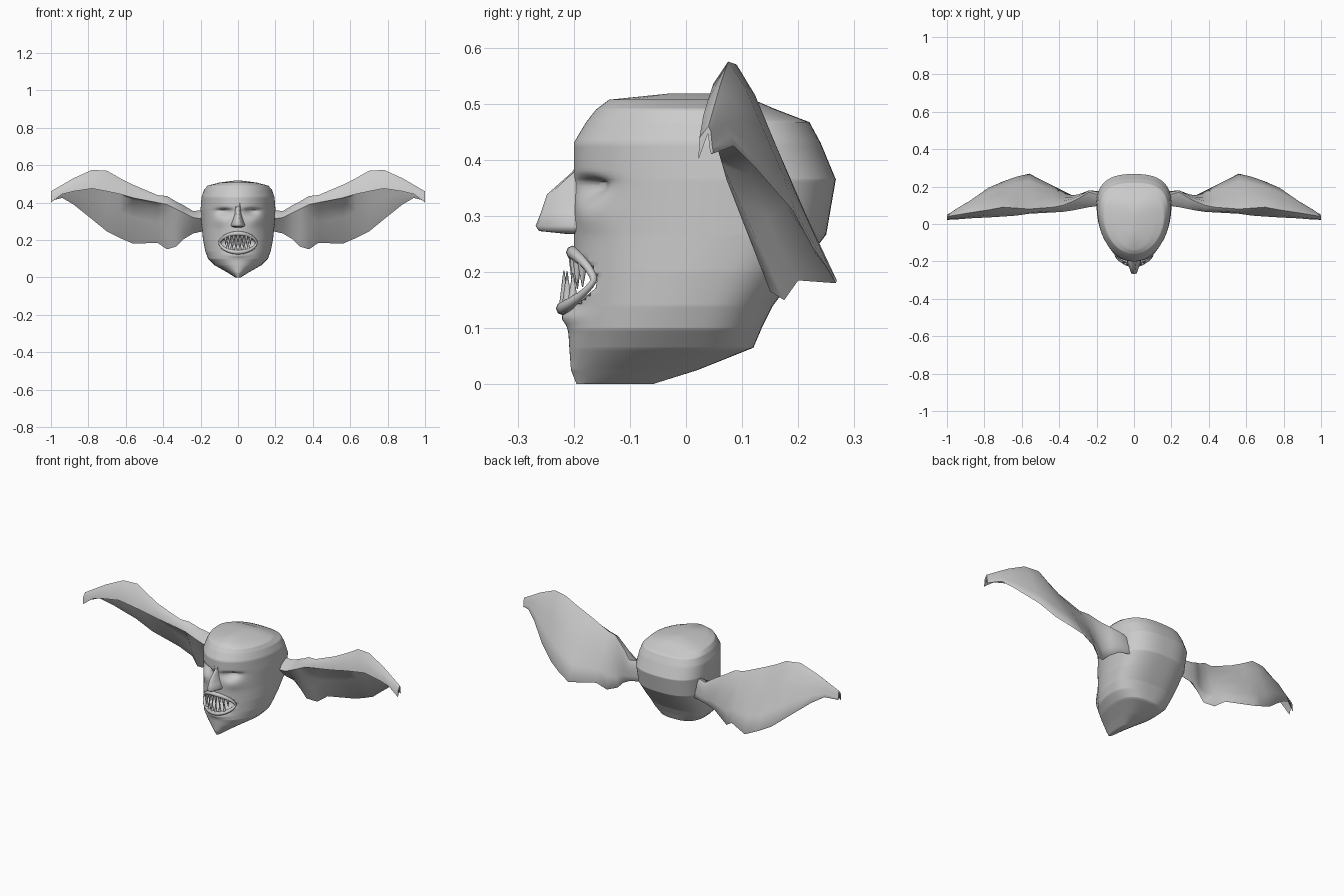
import bpy, bmesh, math
from mathutils import Vector, Matrix

cube = bpy.data.objects.get("Cube")
if cube:
    bpy.data.objects.remove(cube, do_unlink=True)

GREY = (0.6, 0.6, 0.6, 1.0)
skin = bpy.data.materials.new("plain grey")
skin.use_nodes = True
skin.diffuse_color = GREY
skin.node_tree.nodes["Principled BSDF"].inputs["Base Color"].default_value = GREY


def finish(name, bm, angle=50, mirror=False):
    """Turn a bmesh into a shaded object."""
    bmesh.ops.recalc_face_normals(bm, faces=bm.faces)
    mesh = bpy.data.meshes.new(name)
    bm.to_mesh(mesh)
    bm.free()
    mesh.materials.append(skin)
    obj = bpy.data.objects.new(name, mesh)
    bpy.context.collection.objects.link(obj)
    bpy.ops.object.select_all(action="DESELECT")
    obj.select_set(True)
    bpy.context.view_layer.objects.active = obj
    bpy.ops.object.shade_smooth_by_angle(angle=math.radians(angle))
    if mirror:
        obj.modifiers.new("Mirror", "MIRROR")
    return obj


def loft(bm, rings, caps=True, loop=False):
    """Skin a list of closed rings of points."""
    rows = [[bm.verts.new(p) for p in ring] for ring in rings]
    pairs = list(zip(rows, rows[1:]))
    if loop:
        pairs.append((rows[-1], rows[0]))
    for low, high in pairs:
        n = len(low)
        for i in range(n):
            j = (i + 1) % n
            bm.faces.new((low[i], low[j], high[j], high[i]))
    if caps and not loop:
        bm.faces.new(rows[0])
        bm.faces.new(rows[-1])


def sample(table, value):
    """Linear lookup in a table keyed by its first column."""
    for a, b in zip(table, table[1:]):
        if value <= b[0]:
            t = (value - a[0]) / (b[0] - a[0])
            return [p + (q - p) * t for p, q in zip(a, b)]
    return list(table[-1])


# Skull: height, half width, front, back
SKULL = [
    (0, 0.015, -0.195, -0.06), (0.025, 0.055, -0.205, 0.02),
    (0.065, 0.125, -0.208, 0.12), (0.1, 0.16, -0.21, 0.135),
    (0.14, 0.175, -0.203, 0.155), (0.2, 0.187, -0.2, 0.2),
    (0.267, 0.194, -0.2, 0.25), (0.365, 0.2, -0.2, 0.267),
    (0.43, 0.195, -0.2, 0.24), (0.467, 0.182, -0.178, 0.22),
    (0.49, 0.163, -0.16, 0.16), (0.507, 0.1, -0.137, 0.12),
    (0.518, 0.015, -0.03, 0.06),
]
WIDEST = 0.64
MOUTH_Z = 0.185


def face_y(x, z):
    """Depth of the plain face surface."""
    _, w, front, back = sample(SKULL, z)
    mid = front + WIDEST * (back - front)
    return mid - (mid - front) * math.sqrt(max(0, 1 - (x / w) ** 2))


def carve(x, y, z):
    """Push in the eye sockets and the mouth, and swell the cheekbones and lips."""
    if y > 0:
        return y
    ax = abs(x)
    dz = z - 0.357
    drop = 0.011 if dz > 0 else 0.026
    y += 0.034 * math.exp(-((ax - 0.075) / 0.038) ** 2 - (dz / drop) ** 2)
    y -= 0.008 * math.exp(-((ax - 0.09) / 0.04) ** 2 - ((z - 0.3) / 0.03) ** 2)
    y -= 0.015 * math.exp(-(x / 0.06) ** 2 - ((z - 0.12) / 0.014) ** 2)
    e = (x / 0.096) ** 2 + ((z - MOUTH_Z) / 0.046) ** 2
    if e < 1:
        y += 0.06 * math.sqrt(1 - e)
    return y


def skull_ring(z, count=96):
    _, w, front, back = sample(SKULL, z)
    mid = front + WIDEST * (back - front)
    ring = []
    for i in range(count):
        a = math.tau * i / count
        s, c = math.sin(a), math.cos(a)
        if c >= 0:
            x, y = w * s, mid - (mid - front) * c
        else:
            x = math.copysign(w * abs(s) ** 0.77, s)
            y = mid + (back - mid) * abs(c) ** 0.77
        ring.append((x, carve(x, y, z), z))
    return ring


levels = sorted({row[0] for row in SKULL} | {round(0.007 * i + 0.003, 4) for i in range(73)})
bm = bmesh.new()
loft(bm, [skull_ring(z) for z in levels])
finish("head", bm)

# Nose: height, half width, ridge depth
NOSE = [(0.268, 0.022, -0.215), (0.273, 0.034, -0.262), (0.282, 0.037, -0.268),
        (0.305, 0.027, -0.259), (0.338, 0.017, -0.248), (0.378, 0.013, -0.203),
        (0.4, 0.01, -0.19)]
bm = bmesh.new()
loft(bm, [[(-w * 1.2, -0.16, z), (-w, -0.2, z), (-w * 0.4, y + 0.004, z), (0, y, z),
           (w * 0.4, y + 0.004, z), (w, -0.2, z), (w * 1.2, -0.16, z)]
          for z, w, y in NOSE])
finish("nose", bm, 60)


# Lips: an almond ring that follows the face
def lip_center(t):
    x = 0.098 * math.cos(t)
    s = math.sin(t)
    z = MOUTH_Z + 0.05 * math.copysign(abs(s) ** 1.2, s)
    push = 0.014 * max(0, -s) + 0.002
    return Vector((x, face_y(x, z) - push, z))


bm = bmesh.new()
rings = []
for i in range(40):
    t = math.tau * i / 40
    c = lip_center(t)
    out = Vector((math.cos(t), 0, math.sin(t)))
    r = 0.006 + 0.006 * abs(math.sin(t))
    rings.append([c + out * r * math.cos(k * math.tau / 8)
                  + Vector((0, r * math.sin(k * math.tau / 8), 0)) for k in range(8)])
loft(bm, rings, loop=True)
finish("lips", bm, 70)


# Teeth: two rows of interlocking fangs
def teeth(name, xs, side):
    bm = bmesh.new()
    for x in xs:
        fall = 1 - (x / 0.11) ** 2
        height = 0.07 * fall
        base = MOUTH_Z + side * 0.052 * fall
        depth = face_y(x, base) - (0.014 * fall if side < 0 else 0.001)
        place = Matrix.Translation((x, depth, base - side * height / 2))
        flip = Matrix.Rotation(math.pi if side > 0 else 0, 4, "X")
        bmesh.ops.create_cone(bm, cap_ends=True, segments=8, radius1=0.0095,
                              radius2=0.001, depth=height, matrix=place @ flip)
    finish(name, bm, 60)


teeth("upper_teeth", [0.022 * i for i in range(-3, 4)], 1)
teeth("lower_teeth", [0.022 * (i + 0.5) for i in range(-3, 3)], -1)

# Wing stations: x, front lip (y, z), crest (y, z), trailing edge (y, z)
WING = [
    (0.17, 0.1, 0.31, 0.15, 0.36, 0.17, 0.25),
    (0.24, 0.09, 0.32, 0.17, 0.355, 0.17, 0.235),
    (0.29, 0.08, 0.345, 0.14, 0.385, 0.155, 0.205),
    (0.33, 0.072, 0.365, 0.12, 0.405, 0.15, 0.165),
    (0.38, 0.065, 0.39, 0.1, 0.435, 0.175, 0.15),
    (0.43, 0.062, 0.4, 0.09, 0.44, 0.2, 0.185),
    (0.56, 0.055, 0.425, 0.08, 0.495, 0.267, 0.18),
    (0.63, 0.045, 0.445, 0.085, 0.53, 0.25, 0.21),
    (0.7, 0.04, 0.46, 0.09, 0.57, 0.225, 0.245),
    (0.78, 0.035, 0.475, 0.075, 0.575, 0.19, 0.31),
    (0.88, 0.03, 0.46, 0.06, 0.53, 0.12, 0.39),
    (0.94, 0.025, 0.445, 0.05, 0.495, 0.085, 0.425),
    (1.0, 0.022, 0.4, 0.04, 0.46, 0.045, 0.41),
]


def wing_ring(row):
    x = row[0]
    lip, crest, trail = (Vector((x, row[i], row[i + 1])) for i in (1, 3, 5))
    span = trail - crest
    normal = Vector((0, -span.z, span.y)).normalized()  # points backward and up
    thin = 0.012 if x < 0.9 else 0.004
    inner = []
    for t in (0.25, 0.55, 0.8):
        hollow = crest + span * t - normal * thin * 0.5
        filled = lip.lerp(trail, t)
        inner.append(filled if x < 0.4 else hollow)
    outer = [crest + span * t + normal * thin * 0.8 for t in (0.75, 0.45, 0.18)]
    brow = lip.lerp(crest, 0.55) + Vector((0, -0.008, 0.006))
    edge = trail - span.normalized() * 0.003 + normal * 0.004
    return [lip] + inner + [trail, edge] + outer + [crest, brow]


bm = bmesh.new()
loft(bm, [wing_ring(row) for row in WING])
finish("wings", bm, 55, mirror=True)
